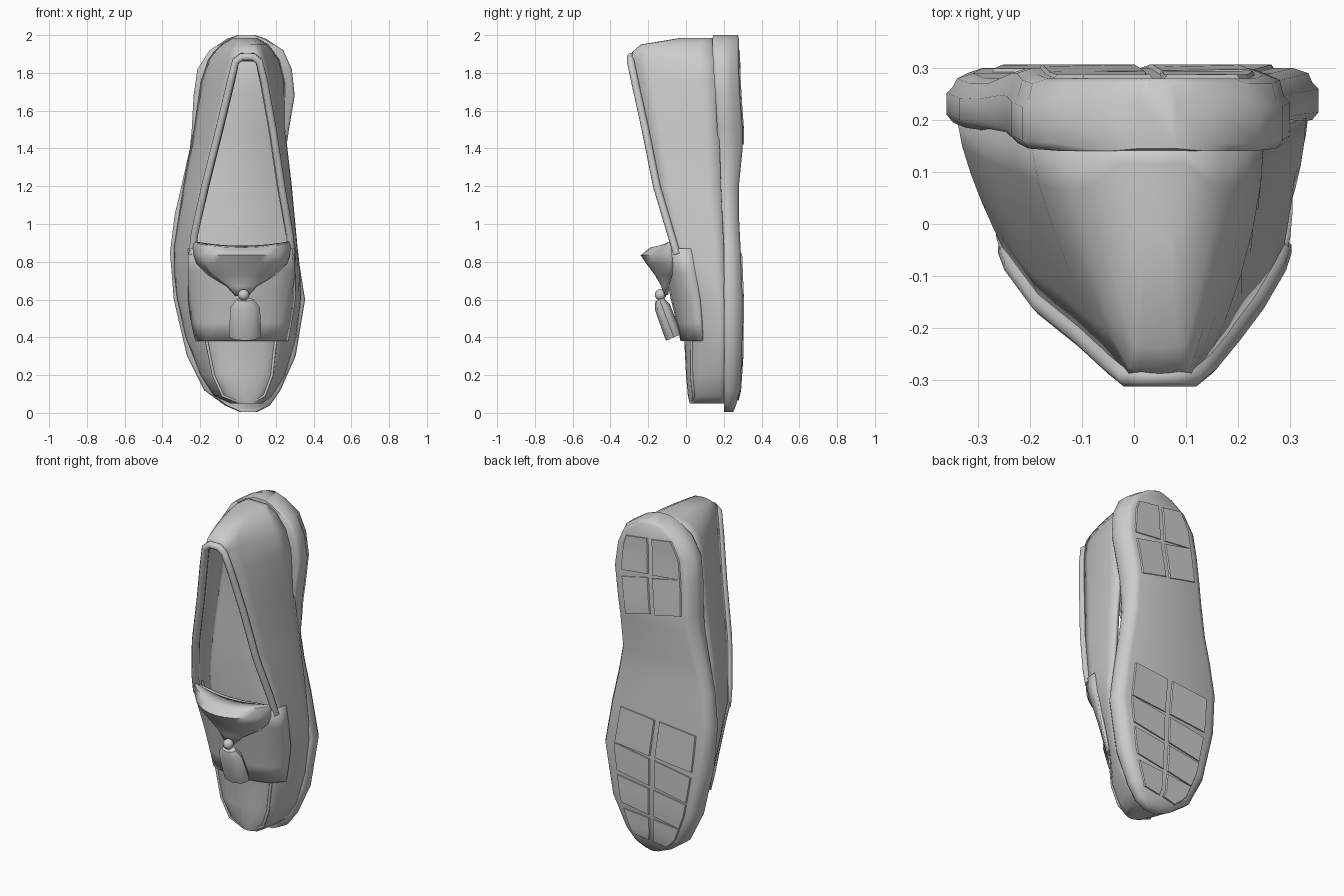
import bpy
import math

if "Cube" in bpy.data.objects:
    bpy.data.objects.remove(bpy.data.objects["Cube"])

# z, outer left/right x, base y, rim left/right x, rim y, centre y
UPPER = [
    (0.05, -.04, .13, .21, -.01, .10, .04, .02),
    (0.09, -.13, .18, .21, -.08, .14, .04, .01),
    (0.20, -.20, .25, .21, -.13, .18, .03, .00),
    (0.40, -.28, .31, .21, -.17, .20, .03, -.01),
    (0.60, -.325, .335, .21, -.21, .25, .01, -.06),
    (0.75, -.34, .33, .20, -.235, .28, -.02, -.09),
    (0.88, -.34, .315, .20, -.245, .285, -.06, -.11),
    (1.20, -.29, .285, .185, -.175, .23, -.155, -.155),
    (1.50, -.235, .25, .175, -.10, .185, -.215, -.215),
    (1.75, -.20, .25, .165, -.04, .14, -.27, -.27),
    (1.87, -.16, .22, .155, -.01, .11, -.295, -.30),
    (1.91, -.13, .19, .15, -.01, .11, -.275, -.285),
    (1.95, -.09, .16, .15, .00, .10, -.23, -.24),
    (1.985, -.03, .10, .15, .01, .08, -.02, -.03)]
# z, left/right x, top y, bottom y
SOLE = [
    (0.005, .01, .10, .20, .25), (0.04, -.07, .17, .20, .265),
    (0.12, -.18, .225, .20, .285), (0.30, -.27, .305, .20, .297),
    (0.60, -.34, .355, .20, .30), (0.85, -.36, .315, .195, .29),
    (1.05, -.335, .275, .185, .28), (1.20, -.30, .25, .18, .28),
    (1.40, -.255, .255, .17, .30), (1.50, -.245, .27, .165, .30),
    (1.68, -.235, .30, .155, .287), (1.82, -.215, .285, .145, .28),
    (1.92, -.15, .24, .14, .28), (1.98, -.06, .15, .14, .28),
    (2.00, .00, .09, .145, .275)]


def lerp(a, b, t):
    return a + (b - a) * t


def sample(table, z):
    for a, b in zip(table, table[1:]):
        if z <= b[0]:
            t = max(0, (z - a[0]) / (b[0] - a[0]))
            return tuple(lerp(p, q, t) for p, q in zip(a, b))
    return table[-1]


def loft(name, rows, closed=False, caps=False, skip=None, thick=0, angle=50):
    n = len(rows[0])
    verts = [p for r in rows for p in r]
    faces = []
    for j in range(len(rows) - 1):
        for i in range(n if closed else n - 1):
            if skip and skip(j, i):
                continue
            k = (i + 1) % n
            faces.append((j*n + i, j*n + k, (j+1)*n + k, (j+1)*n + i))
    if caps:
        faces.append(tuple(reversed(range(n))))
        faces.append(tuple(range((len(rows) - 1)*n, len(rows)*n)))
    me = bpy.data.meshes.new(name)
    me.from_pydata(verts, [], faces)
    ob = bpy.data.objects.new(name, me)
    bpy.context.collection.objects.link(ob)
    if thick:
        m = ob.modifiers.new("thickness", 'SOLIDIFY')
        m.thickness, m.offset = thick, -1
    smooth(ob, angle)
    return ob


def smooth(ob, angle=50):
    bpy.ops.object.select_all(action='DESELECT')
    ob.select_set(True)
    bpy.context.view_layer.objects.active = ob
    bpy.ops.object.shade_smooth_by_angle(angle=math.radians(angle))


def tube(name, pts, radius):
    cu = bpy.data.curves.new(name, 'CURVE')
    cu.dimensions, cu.bevel_depth, cu.bevel_resolution = '3D', radius, 2
    cu.use_fill_caps = True
    sp = cu.splines.new('POLY')
    sp.points.add(len(pts) - 1)
    for p, co in zip(sp.points, pts):
        p.co = (*co, 1)
    sp.use_smooth = True
    bpy.context.collection.objects.link(bpy.data.objects.new(name, cu))


WALL, TOP = 5, 6   # segments per wall and across the top


def arch(z):
    z, xl, xr, yb, rl, rr, yr, yc = sample(UPPER, z)
    s = [i / WALL for i in range(WALL + 1)]
    left = [(lerp(xl, rl, t**1.4), lerp(yb, yr, t), z) for t in s]
    right = [(lerp(xr, rr, t**1.8), lerp(yb, yr, t), z) for t in reversed(s)]
    top = [(lerp(rl, rr, i / TOP), lerp(yr, yc, math.sin(math.pi*i/TOP)), z)
           for i in range(1, TOP)]
    return left + top + right


# Upper shell, open at the foot hole
zs = [u[0] for u in UPPER]
loft("upper", [arch(z) for z in zs], caps=True, thick=.025,
     skip=lambda j, i: .87 < zs[j] < 1.86 and WALL <= i < WALL + TOP)


# Rolled collar around the opening and raised seam on the toe
def rim(zlist, side):
    return [(u[4 + side], u[6], u[0]) for u in (sample(UPPER, z) for z in zlist)]


hole = [.84, .95, 1.1, 1.2, 1.35, 1.5, 1.62, 1.75, 1.86]
tube("collar", rim(hole, 0) + [(.02, -.292, 1.885), (.08, -.292, 1.885)]
     + rim(hole[::-1], 1), .021)
toe = [.09, .14, .2, .3, .42]
tube("toe_seam", rim(toe[::-1], 0) + [(0, .035, .06), (.08, .035, .06)]
     + rim(toe, 1), .008)


# Sole with welt step and rounded lower edge
def sole_ring(s):
    z, l, r, t, b = s
    e, g = min(.02, (r - l)*.15), lerp(t, b, .6)
    left = [(l + e, b - .01), (l + e*.6, g + .012), (l, g), (l, t + .015), (l + e*.6, t)]
    right = [(r - e*.6, t), (r, t + .015), (r, g), (r - e*.6, g + .012), (r - e, b - .01)]
    return [(x, y, z) for x, y in left + right + [(r - 2.5*e, b), (l + 2.5*e, b)]]


loft("sole", [sole_ring(s) for s in SOLE], closed=True, caps=True, angle=60)


# Tread blocks under forefoot and heel
def tread(name, z0, z1, f0, f1, tilt):
    rows = []
    for k in range(5):
        z = lerp(z0, z1, k / 4)
        pts = []
        for f in (f0, f1):
            zz = z + tilt*(f - .5)
            _, l, r, _, b = sample(SOLE, zz)
            pts.append((lerp(l, r, f), b, zz))
        (xa, ya, za), (xb, yb, zb) = pts
        rows.append([(xa, ya - .012, za), (xb, yb - .012, zb),
                     (xb - .012, yb + .007, zb), (xa + .012, ya + .007, za)])
    loft(name, rows, closed=True, caps=True, angle=30)


for n, (z0, z1, tilt) in enumerate([(.08, .22, .04), (.24, .40, .08), (.42, .58, .10),
                                    (.60, .82, .06), (1.46, 1.67, -.1), (1.69, 1.90, -.05)]):
    for side, (a, b) in zip("lr", [(.11, .5), (.52, .89)]):
        tread(f"tread_{n}_{side}", z0, z1, a, b, tilt)

# Saddle strap hugging the vamp
rows = []
for z in (.38, .48, .6, .75, .87):
    pts = [((x - .03)*1.02 + .03, y - .02, z) for x, y, z in arch(z)[3:-3]]
    rows.append([(max(-.265, min(.305, x)), y, z) for x, y, z in pts])
loft("saddle_strap", rows, thick=.02)

# Flared tongue gathered at the tassel knot: z, half width, y, droop
rows = []
for z, w, y, d in [(.62, .035, -.12, .01), (.67, .08, -.13, .03), (.73, .18, -.165, .09),
                   (.79, .24, -.21, .13), (.835, .255, -.24, .16), (.875, .26, -.19, .11),
                   (.885, .26, -.11, .03)]:
    rows.append([(.02 + w*u, y + d*u*u, z + (.025*u*u if z > .85 else 0))
                 for u in (i / 5 - 1 for i in range(11))])
loft("tongue", rows, thick=.02)

# Tassel: knot and flattened skirt with folds
bpy.ops.mesh.primitive_uv_sphere_add(segments=12, ring_count=8, radius=.03,
                                     location=(.03, -.135, .625))
bpy.context.object.name = "tassel_knot"
smooth(bpy.context.object)
rows = []
for z, w, y in [(.40, .082, -.065), (.43, .085, -.075), (.56, .078, -.125), (.60, .045, -.14)]:
    ring = []
    for i in range(16):
        a = 2*math.pi*i/16
        r = 1 - .1*(i % 2)
        ring.append((.038 + w*r*math.cos(a), y + .5*w*r*math.sin(a), z + .2*w*math.sin(a)))
    rows.append(ring)
loft("tassel_skirt", rows, closed=True, caps=True)
